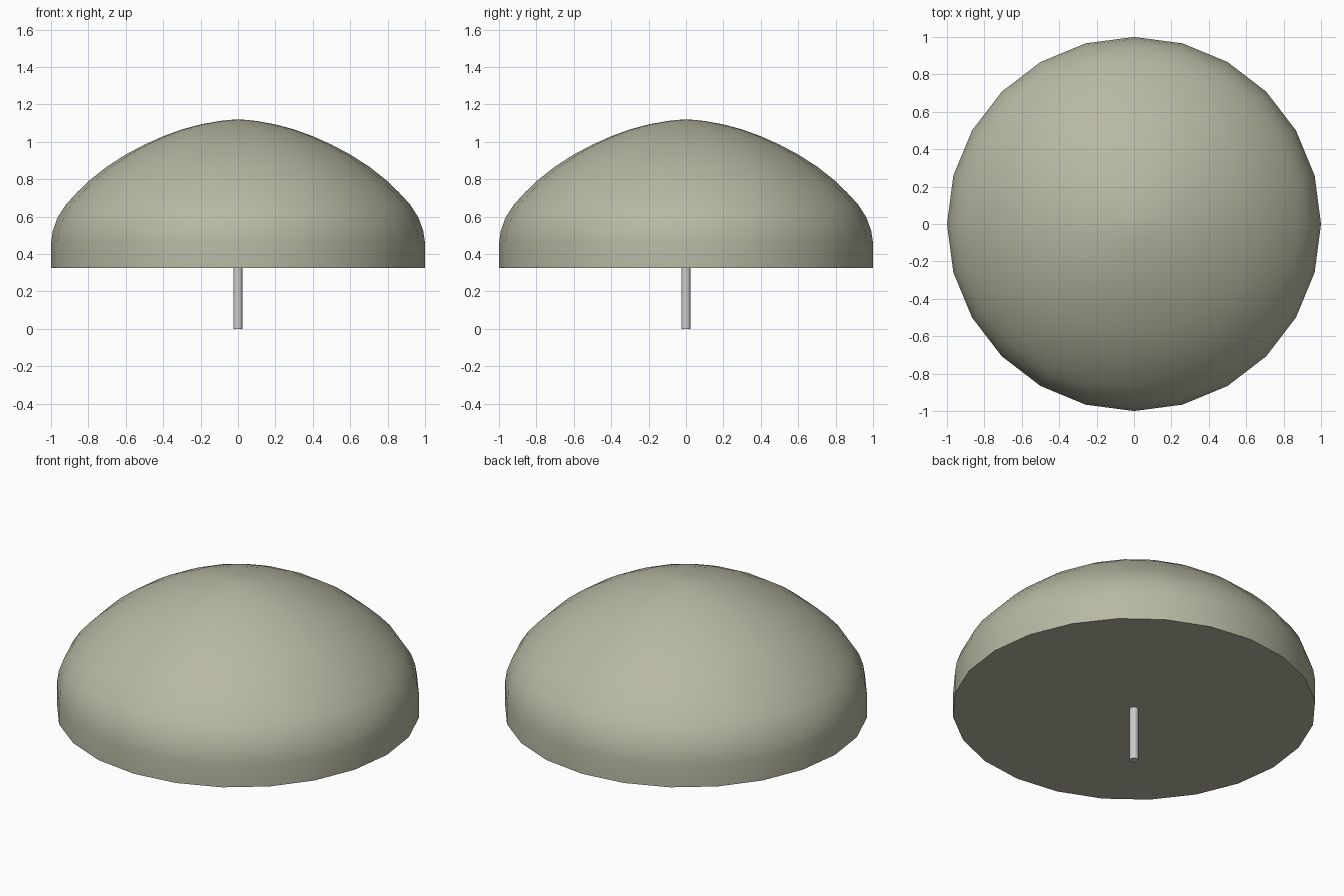
import bpy, bmesh, math
from mathutils import Matrix

if "Cube" in bpy.data.objects:
    bpy.data.objects.remove(bpy.data.objects["Cube"])

SIDES = 24


def finish(name, bm, angle, color=None):
    bmesh.ops.remove_doubles(bm, verts=bm.verts, dist=1e-5)
    bmesh.ops.recalc_face_normals(bm, faces=bm.faces)
    mesh = bpy.data.meshes.new(name)
    bm.to_mesh(mesh)
    bm.free()
    obj = bpy.data.objects.new(name, mesh)
    bpy.context.collection.objects.link(obj)
    bpy.ops.object.select_all(action='DESELECT')
    obj.select_set(True)
    bpy.context.view_layer.objects.active = obj
    bpy.ops.object.shade_smooth_by_angle(angle=math.radians(angle))
    if color:
        mat = bpy.data.materials.new(name + "_material")
        mat.diffuse_color = (*color, 1)
        mat.use_nodes = True
        mat.node_tree.nodes["Principled BSDF"].inputs["Base Color"].default_value = mat.diffuse_color
        mesh.materials.append(mat)
    return obj


# Domed canopy: lathed profile (radius, height) with a flat underside
profile = [(0, 0.325), (1, 0.325), (1, 0.46), (0.99, 0.525), (0.965, 0.595),
           (0.92, 0.665), (0.86, 0.73), (0.79, 0.797), (0.70, 0.868),
           (0.60, 0.932), (0.50, 0.985), (0.40, 1.03), (0.30, 1.066),
           (0.20, 1.093), (0.10, 1.111), (0.05, 1.117), (0, 1.12)]
bm = bmesh.new()
verts = [bm.verts.new((r, 0, z)) for r, z in profile]
edges = [bm.edges.new(pair) for pair in zip(verts, verts[1:])]
bmesh.ops.spin(bm, geom=verts + edges, cent=(0, 0, 0), axis=(0, 0, 1),
               angle=math.tau, steps=SIDES, use_duplicate=False)
finish("canopy", bm, 40, (0.48, 0.48, 0.37))

# Thin support post
bm = bmesh.new()
bmesh.ops.create_cone(bm, cap_ends=True, segments=12, radius1=0.025,
                      radius2=0.025, depth=0.33,
                      matrix=Matrix.Translation((0, 0, 0.165)))
finish("post", bm, 40)
